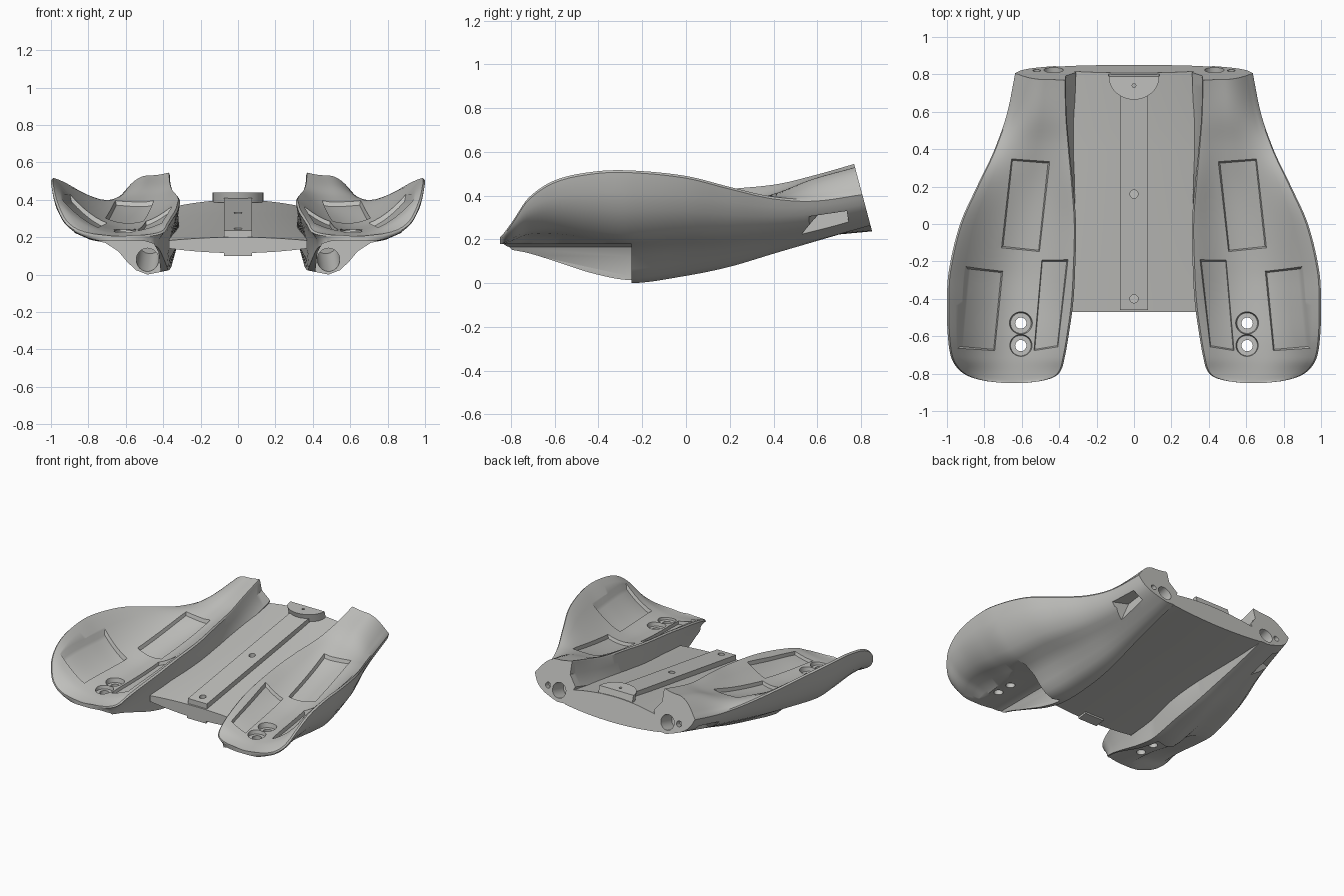
import bpy, bmesh, math
from mathutils import Vector

if "Cube" in bpy.data.objects:
    bpy.data.objects.remove(bpy.data.objects["Cube"], do_unlink=True)

grey = bpy.data.materials.new("warm_grey")
grey.use_nodes = True
grey.diffuse_color = (0.53, 0.53, 0.51, 1)
grey.node_tree.nodes["Principled BSDF"].inputs["Base Color"].default_value = (0.53, 0.53, 0.51, 1)


def finish(name, bm):
    bmesh.ops.recalc_face_normals(bm, faces=bm.faces)
    mesh = bpy.data.meshes.new(name)
    bm.to_mesh(mesh)
    bm.free()
    obj = bpy.data.objects.new(name, mesh)
    mesh.materials.append(grey)
    bpy.context.collection.objects.link(obj)
    return obj


def loft(name, rings):
    """Closed solid through a list of equal-length rings."""
    bm = bmesh.new()
    rows = [[bm.verts.new(p) for p in ring] for ring in rings]
    count = len(rows[0])
    for a, b in zip(rows, rows[1:]):
        for i in range(count):
            j = (i + 1) % count
            bm.faces.new((a[i], a[j], b[j], b[i]))
    bm.faces.new(rows[0])
    bm.faces.new(rows[-1])
    return finish(name, bm)


def prism(name, points, offset):
    """Polygon swept along an offset."""
    shift = Vector(offset)
    return loft(name, [points, [Vector(p) + shift for p in points]])


def rod(name, start, end, r1, r2=None, sides=32):
    start, end = Vector(start), Vector(end)
    turn = (end - start).to_track_quat("Z", "Y")
    rings = []
    for c, r in ((start, r1), (end, r2 or r1)):
        rings.append([c + turn @ Vector((r * math.cos(a), r * math.sin(a), 0))
                      for a in (math.tau * k / sides for k in range(sides))])
    return loft(name, rings)


def apply(obj, mod):
    bpy.context.view_layer.objects.active = obj
    bpy.ops.object.modifier_apply(modifier=mod.name)


def cut(obj, *cutters):
    for cutter in cutters:
        mod = obj.modifiers.new("cut", "BOOLEAN")
        mod.operation, mod.solver, mod.object = "DIFFERENCE", "EXACT", cutter
        apply(obj, mod)
        bpy.data.objects.remove(cutter, do_unlink=True)


def smooth(obj):
    bpy.ops.object.select_all(action="DESELECT")
    obj.select_set(True)
    bpy.context.view_layer.objects.active = obj
    bpy.ops.object.shade_smooth_by_angle(angle=math.radians(35))


# Leg stations: y, inner x, outer x, inner rim z, outer rim z, floor z, lowest z
STATIONS = [
    (-.85, .58, .7, .21, .21, .205, .15), (-.84, .5, .79, .212, .22, .205, .15),
    (-.82, .43, .87, .222, .245, .207, .15), (-.785, .392, .93, .238, .295, .212, .145),
    (-.72, .372, .975, .27, .39, .222, .13), (-.6, .35, .995, .305, .47, .233, .09),
    (-.42, .325, 1, .345, .51, .243, .03), (-.25, .315, .99, .375, .515, .258, 0),
    (0, .31, .93, .405, .49, .3, .025), (.2, .325, .84, .43, .44, .345, .06),
    (.4, .345, .745, .45, .395, .408, .115), (.6, .36, .68, .49, .385, .475, .17),
    (.85, .365, .635, .545, .415, .53, .235)]
# Underside shape (across, up), outer rim to inner rim, at the front and the back
UNDER_FRONT = [(.98, .8), (.93, .64), (.82, .43), (.7, .36), (.585, .33), (.48, .24),
               (.41, .13), (.34, .045), (.25, 0), (.085, .06), (.075, .42), (.02, .8)]
UNDER_BACK = [(.97, .85), (.92, .7), (.85, .57), (.76, .46), (.64, .36), (.5, .28),
              (.36, .21), (.24, .16), (.12, .1), (.02, .1), (-.2, .5), (0, .72)]


def station(y):
    """Smooth interpolation of the station table."""
    s = STATIONS
    k = max(i for i in range(len(s) - 1) if i == 0 or s[i][0] <= y)

    def slope(i, c):
        a, b = s[max(i - 1, 0)], s[min(i + 1, len(s) - 1)]
        return (b[c] - a[c]) / (b[0] - a[0])
    h = s[k + 1][0] - s[k][0]
    t = (y - s[k][0]) / h
    return [(2*t**3 - 3*t*t + 1) * s[k][c] + (t**3 - 2*t*t + t) * h * slope(k, c)
            + (3*t*t - 2*t**3) * s[k + 1][c] + (t**3 - t*t) * h * slope(k + 1, c)
            for c in range(1, 7)]


def cup(u, zi, zo, zf):
    v, m = min(max((u - .03) / .94, 0), 1), .42
    return zf + ((zi - zf) * ((m - v) / m) ** 2 if v < m else (zo - zf) * ((v - m) / (1 - m)) ** 2)


def top_z(x, y):
    xi, xo, zi, zo, zf, _ = station(y)
    return cup((x - xi) / (xo - xi), zi, zo, zf)


def tilt(x, y, z):
    """Lean the back end face forward at its top."""
    return (x, y - .267 * (z - .24) * min(max((y - .45) / .4, 0), 1), z)


def leg_ring(y):
    xi, xo, zi, zo, zf, zb = station(y)
    us = [0] + [.015 + .97 * i / 18 for i in range(19)] + [1]
    # the outermost points sit lower, which rounds the rim
    ring = [tilt(xi + u * (xo - xi), y, cup(u, zi, zo, zf) - (.01 if u in (0, 1) else 0)) for u in us]
    s = min(max((y + .25) / 1.1, 0), 1)
    for i, (f, b) in enumerate(zip(UNDER_FRONT, UNDER_BACK)):
        u, w = (p + (q - p) * s for p, q in zip(f, b))
        rim = zo if i < 8 else zi
        ring.append(tilt(xi + u * (xo - xi), y, zb + w * (rim - zb)))
    return ring


def pad_cutter(corners, depth=.022, n=12):
    """Solid with sloped sides whose underside follows the cup at a fixed depth."""
    a, b, c, d = (Vector(p) for p in corners)
    mid = (a + b + c + d) / 4
    bm = bmesh.new()
    rows = []
    for i in range(n + 1):
        p, q = a.lerp(d, i / n), b.lerp(c, i / n)
        pts = [p.lerp(q, j / n) for j in range(n + 1)]
        rows.append([bm.verts.new((v.x, v.y, top_z(v.x, v.y) - depth)) for v in pts])
    for r, s in zip(rows, rows[1:]):
        for j in range(n):
            bm.faces.new((r[j], r[j + 1], s[j + 1], s[j]))
    ext = bmesh.ops.extrude_face_region(bm, geom=bm.faces[:], use_keep_orig=True)
    for v in ext["geom"]:
        if isinstance(v, bmesh.types.BMVert):
            v.co += Vector(((v.co.x - mid.x) * .2, (v.co.y - mid.y) * .1, .07))
    return finish("pad_cutter", bm)


# Leg shells
N = 64
leg = loft("leg_shells", [leg_ring(-.85 + 1.7 * (i / N) ** 1.5) for i in range(N + 1)])
# Step under the front, leaving a curved inner wall
step = [(.5, .18), (.45, .165), (.425, .12), (.415, .03), (.415, -.2), (1.2, -.2), (1.2, .18)]
cut(leg, prism("under_step", [(x, -1, z) for x, z in step], (0, .75, 0)))
# Shallow pad recesses
cut(leg, pad_cutter([(.46, .325), (.65, .34), (.7, -.12), (.51, -.14)]),
    pad_cutter([(.71, -.26), (.89, -.24), (.93, -.655), (.75, -.67)], .028),
    pad_cutter([(.36, -.2), (.49, -.2), (.53, -.67), (.41, -.65)]))
# Bolt holes with countersinks
for y in (-.53, -.65):
    cut(leg, rod("sink", (.605, y, .21), (.605, y, .3), .055, .072),
        rod("bolt", (.605, y, 0), (.605, y, .4), .03))
# Tube sockets and pin holes
cut(leg, rod("front_socket", (.49, -.4, .04), (.47, .1, .17), .06),
    rod("back_socket", (.43, .95, .373), (.43, .7, .306), .052),
    rod("pin", (.52, .95, .385), (.52, .78, .34), .02))
# Side slot with a ramped front end
cut(leg, loft("slot", [[(.55, .5, .19), (.55, .75, .24), (.55, .735, .33), (.55, .6, .31)],
                       [(.75, .5, .19), (.75, .75, .24), (.75, .735, .33), (.75, .53, .3)]]))
mirror = leg.modifiers.new("mirror", "MIRROR")
apply(leg, mirror)
smooth(leg)


# Centre plate, slightly domed
def plate_ring(y):
    t = (y + .47) / 1.32
    xs = [-.37 + .74 * i / 16 for i in range(17)]
    top = [tilt(x, y, .2 + .2 * t - (.018 + .025 * t) * (x / .37) ** 2) for x in xs]
    low = [tilt(x, y, .115 + .122 * t + .025 * (x / .37) ** 2) for x in reversed(xs)]
    return top + low


plate = loft("centre_plate", [plate_ring(-.47 + 1.32 * i / 24) for i in range(25)])
smooth(plate)

# Raised rib with screw holes
rib = prism("centre_rib", [(-.075, -.46, .17), (-.075, .75, .35), (-.075, .75, .418), (-.075, -.46, .237)],
            (.15, 0, 0))
for y in (-.4, .16):
    cut(rib, rod("screw", (0, y, .25 + .15 * (y + .4) - .03), (0, y, .5), .022))
smooth(rib)

# Half-round boss at the back, leaning with the end face
arc = [(.135 * math.cos(a), .803 - .123 * math.sin(a), .385)
       for a in (math.pi * k / 24 for k in range(25))]
boss = prism("back_boss", arc, (0, -.015, .055))
cut(boss, rod("boss_pin", (0, .74, .41), (0, .74, .5), .01, sides=16))
smooth(boss)

# Small key under the front edge
prism("front_key", [(-.075, -.47, .1), (-.075, -.4, .11), (-.075, -.4, .15), (-.075, -.47, .15)], (.15, 0, 0))
